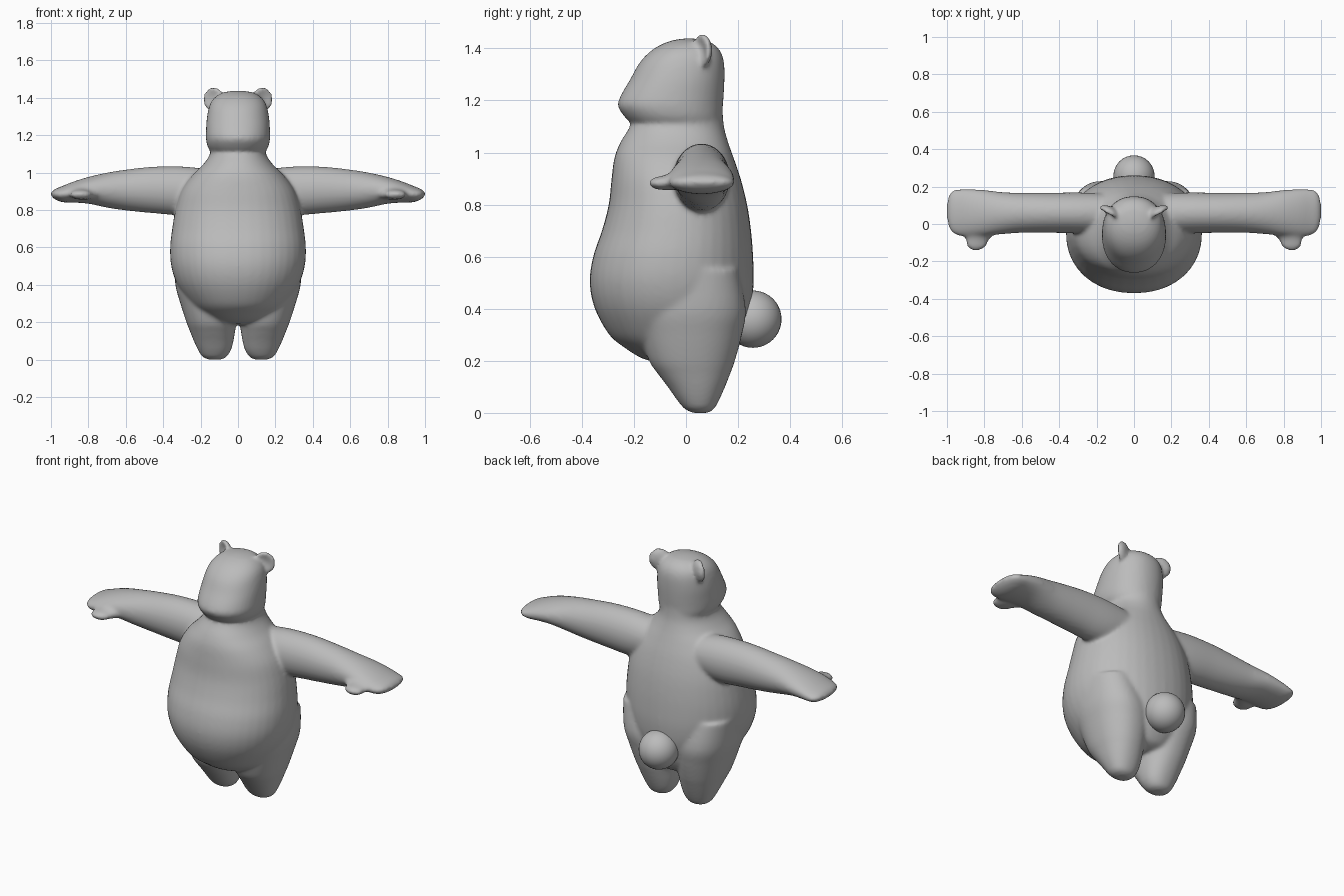
import bpy, bmesh, math
from mathutils import Matrix, Vector

if "Cube" in bpy.data.objects:
    bpy.data.objects.remove(bpy.data.objects["Cube"])

fur = bpy.data.materials.new("grey_fur")
fur.diffuse_color = (0.5, 0.5, 0.5, 1)
fur.use_nodes = True
fur.node_tree.nodes["Principled BSDF"].inputs["Base Color"].default_value = fur.diffuse_color


def spline(keys, steps=4):
    """Smooth interpolation through rows of numbers."""
    out = []
    for i in range(len(keys) - 1):
        p0, p1 = keys[max(i - 1, 0)], keys[i]
        p2, p3 = keys[i + 1], keys[min(i + 2, len(keys) - 1)]
        for s in range(steps):
            t = s / steps
            out.append([0.5 * (2 * b + (c - a) * t + (2 * a - 5 * b + 4 * c - d) * t * t
                               + (3 * b - a - 3 * c + d) * t ** 3)
                        for a, b, c, d in zip(p0, p1, p2, p3)])
    return out + [list(keys[-1])]


def loft(bm, keys, place, power=2.0, n=40):
    """Closed tube; each key is (station, u_min, u_max, v_min, v_max)."""
    rings = []
    for s, u0, u1, v0, v1 in spline(keys):
        ring = []
        for k in range(n):
            a = 2 * math.pi * k / n
            c, d = math.cos(a), math.sin(a)
            c = math.copysign(abs(c) ** (2 / power), c)
            d = math.copysign(abs(d) ** (2 / power), d)
            ring.append(bm.verts.new(place(s, (u0 + u1) / 2 + c * (u1 - u0) / 2,
                                           (v0 + v1) / 2 + d * (v1 - v0) / 2)))
        rings.append(ring)
    for r, q in zip(rings, rings[1:]):
        for k in range(n):
            bm.faces.new((r[k], r[(k + 1) % n], q[(k + 1) % n], q[k]))
    bm.faces.new(rings[0][::-1])
    bm.faces.new(rings[-1])


def ball(bm, center, scale, rot=None):
    m = Matrix.Translation(center) @ (rot or Matrix()) @ Matrix.Diagonal((*scale, 1))
    return bmesh.ops.create_uvsphere(bm, u_segments=32, v_segments=20, radius=1, matrix=m)["verts"]


def finish(bm, name):
    bmesh.ops.recalc_face_normals(bm, faces=bm.faces)
    me = bpy.data.meshes.new(name)
    bm.to_mesh(me)
    bm.free()
    me.materials.append(fur)
    ob = bpy.data.objects.new(name, me)
    bpy.context.collection.objects.link(ob)
    return ob


bm = bmesh.new()

# torso: height, half width, front, back
torso = [(0.19, .08, -.10, .12), (0.21, .15, -.17, .17), (0.25, .21, -.235, .20),
         (0.30, .26, -.295, .222), (0.40, .325, -.35, .25), (0.50, .357, -.37, .26),
         (0.60, .363, -.357, .258), (0.70, .352, -.323, .25), (0.80, .335, -.297, .235),
         (0.90, .305, -.286, .21), (0.98, .25, -.275, .183), (1.04, .19, -.252, .162),
         (1.10, .15, -.215, .146), (1.18, .14, -.18, .14)]
loft(bm, [(z, -w, w, f, b) for z, w, f, b in torso], lambda s, u, v: (u, v, s), 2.15)

# head with a muzzle that overhangs the chest
head = [(1.10, .12, -.17, .13), (1.115, .147, -.212, .138), (1.14, .163, -.238, .14),
        (1.18, .171, -.262, .142), (1.22, .171, -.25, .145), (1.28, .168, -.215, .148),
        (1.34, .158, -.182, .147), (1.38, .143, -.147, .137), (1.41, .115, -.105, .115),
        (1.43, .075, -.055, .08), (1.438, .02, -.01, .03)]
loft(bm, [(z, -w, w, f, b) for z, w, f, b in head], lambda s, u, v: (u, v, s), 2.15)

leg = [(0.0, .09, .155, .025, .085), (0.015, .062, .19, -.005, .108), (0.05, .038, .213, -.035, .128),
       (0.10, .024, .236, -.07, .15), (0.15, .016, .256, -.108, .17), (0.20, .008, .276, -.142, .188),
       (0.30, .0, .308, -.175, .215), (0.40, .02, .335, -.19, .23), (0.55, .08, .345, -.15, .2)]
arm = [(0.10, -.05, .16, .80, 1.01), (0.28, -.05, .168, .773, 1.032), (0.45, -.047, .167, .783, 1.032),
       (0.60, -.047, .167, .798, 1.016), (0.70, -.054, .17, .813, 1.0), (0.80, -.064, .182, .834, .977),
       (0.88, -.068, .187, .84, .952), (0.94, -.062, .186, .842, .928), (0.98, -.038, .172, .858, .912),
       (1.0, .02, .12, .878, .895)]
thumb = [(0.0, .70, .86, .86, .93), (0.05, .74, .90, .855, .925), (0.085, .775, .90, .856, .912),
         (0.12, .79, .892, .86, .905), (0.14, .82, .868, .872, .893)]

for side in (1, -1):
    loft(bm, leg, lambda s, u, v: (side * u, v, s), 2.2)
    loft(bm, arm, lambda s, u, v: (side * s, u, v))
    loft(bm, thumb, lambda s, u, v: (side * u, -s, v))
    # round ear, hollow at the front, outer edge swept back
    rot = Matrix.Rotation(side * math.radians(28), 4, 'Z')
    center = Vector((side * .132, .06, 1.392))
    inv = (Matrix.Translation(center) @ rot).inverted()
    for v in ball(bm, center, (.062, .034, .066), rot):
        p = inv @ v.co
        r2 = (p.x ** 2 + p.z ** 2) / .064 ** 2
        if p.y < 0 and r2 < 1:
            v.co += rot.to_3x3() @ Vector((0, .036 * (1 - r2), 0))

# fuse everything into one soft skin
body = finish(bm, "bear_body")
bpy.context.view_layer.objects.active = body
body.select_set(True)
mod = body.modifiers.new("fuse", 'REMESH')
mod.mode = 'VOXEL'
mod.voxel_size = 0.01
mod.use_smooth_shade = True
mod = body.modifiers.new("soften", 'SMOOTH')
mod.factor = 0.5
mod.iterations = 10
for m in list(body.modifiers):
    bpy.ops.object.modifier_apply(modifier=m.name)
body.data.shade_smooth()

# round tail
bm = bmesh.new()
ball(bm, (0, .257, .36), (.11, .11, .11))
tail = finish(bm, "tail")
tail.data.shade_smooth()
